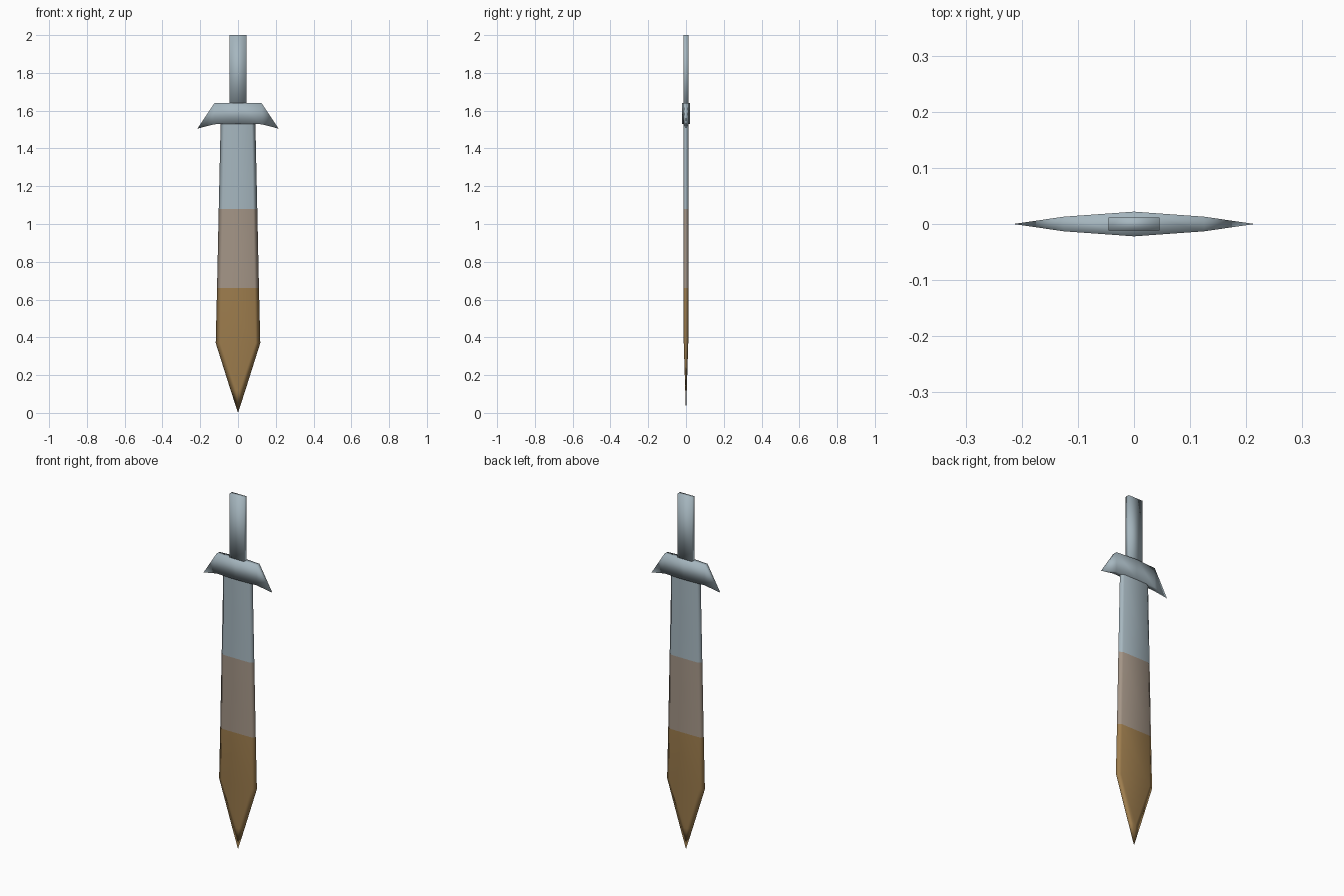
import bpy
import bmesh

cube = bpy.data.objects.get("Cube")
if cube:
    bpy.data.objects.remove(cube, do_unlink=True)


def material(name, rgb):
    mat = bpy.data.materials.new(name)
    mat.use_nodes = True
    mat.diffuse_color = (*rgb, 1)
    mat.node_tree.nodes["Principled BSDF"].inputs["Base Color"].default_value = (*rgb, 1)
    return mat


steel = material("blue grey steel", (0.38, 0.47, 0.52))
taupe = material("taupe", (0.37, 0.30, 0.24))
bronze = material("bronze brown", (0.34, 0.205, 0.075))


def loft(name, rings, mats, rule=None):
    """Skin a list of equal rings; the ends are capped and doubles merged."""
    bm = bmesh.new()
    loops = [[bm.verts.new(p) for p in ring] for ring in rings]
    count = len(rings[0])
    for a, b in zip(loops, loops[1:]):
        for i in range(count):
            j = (i + 1) % count
            bm.faces.new((a[i], a[j], b[j], b[i]))
    bm.faces.new(loops[0])
    bm.faces.new(loops[-1])
    bmesh.ops.remove_doubles(bm, verts=bm.verts, dist=0.0005)
    bmesh.ops.recalc_face_normals(bm, faces=bm.faces)
    for f in bm.faces:
        f.smooth = True
        if rule:
            f.material_index = rule(f.calc_center_median())
    mesh = bpy.data.meshes.new(name)
    bm.to_mesh(mesh)
    bm.free()
    for m in mats:
        mesh.materials.append(m)
    obj = bpy.data.objects.new(name, mesh)
    bpy.context.collection.objects.link(obj)
    return obj


# Blade: six-sided section with a flat middle and ground edges
def blade_ring(z, edge, flat, thick):
    return [(edge, 0, z), (flat, thick, z), (-flat, thick, z),
            (-edge, 0, z), (-flat, -thick, z), (flat, -thick, z)]


def band(c):
    return 0 if c.z > 1.08 else 1 if c.z > 0.66 else 2


blade_sections = [
    (1.58, 0.091, 0.072, 0.013),
    (1.53, 0.092, 0.073, 0.013),
    (1.08, 0.102, 0.080, 0.013),
    (0.66, 0.111, 0.088, 0.013),
    (0.37, 0.118, 0.092, 0.012),
    (0.12, 0.039, 0.008, 0.004),
    (0.0, 0.0, 0.0, 0.0),
]
loft("blade", [blade_ring(*s) for s in blade_sections],
     [steel, taupe, bronze], band)


# Guard: thick in the middle, drooping to a point at each end
def guard_ring(x, top, bottom, thick):
    return [(x, thick, top), (x, -thick, top), (x, -thick, bottom), (x, thick, bottom)]


half = [(0.125, 1.64, 1.528, 0.013), (0.215, 1.505, 1.505, 0.0)]
sections = [(-x, *rest) for x, *rest in reversed(half)] + [(0, 1.64, 1.53, 0.022)] + half
loft("guard", [guard_ring(*s) for s in sections], [steel])

# Grip: plain flat bar
loft("grip", [[(-0.045, -0.012, z), (0.045, -0.012, z), (0.045, 0.012, z), (-0.045, 0.012, z)]
              for z in (1.6, 2.0)], [steel])
